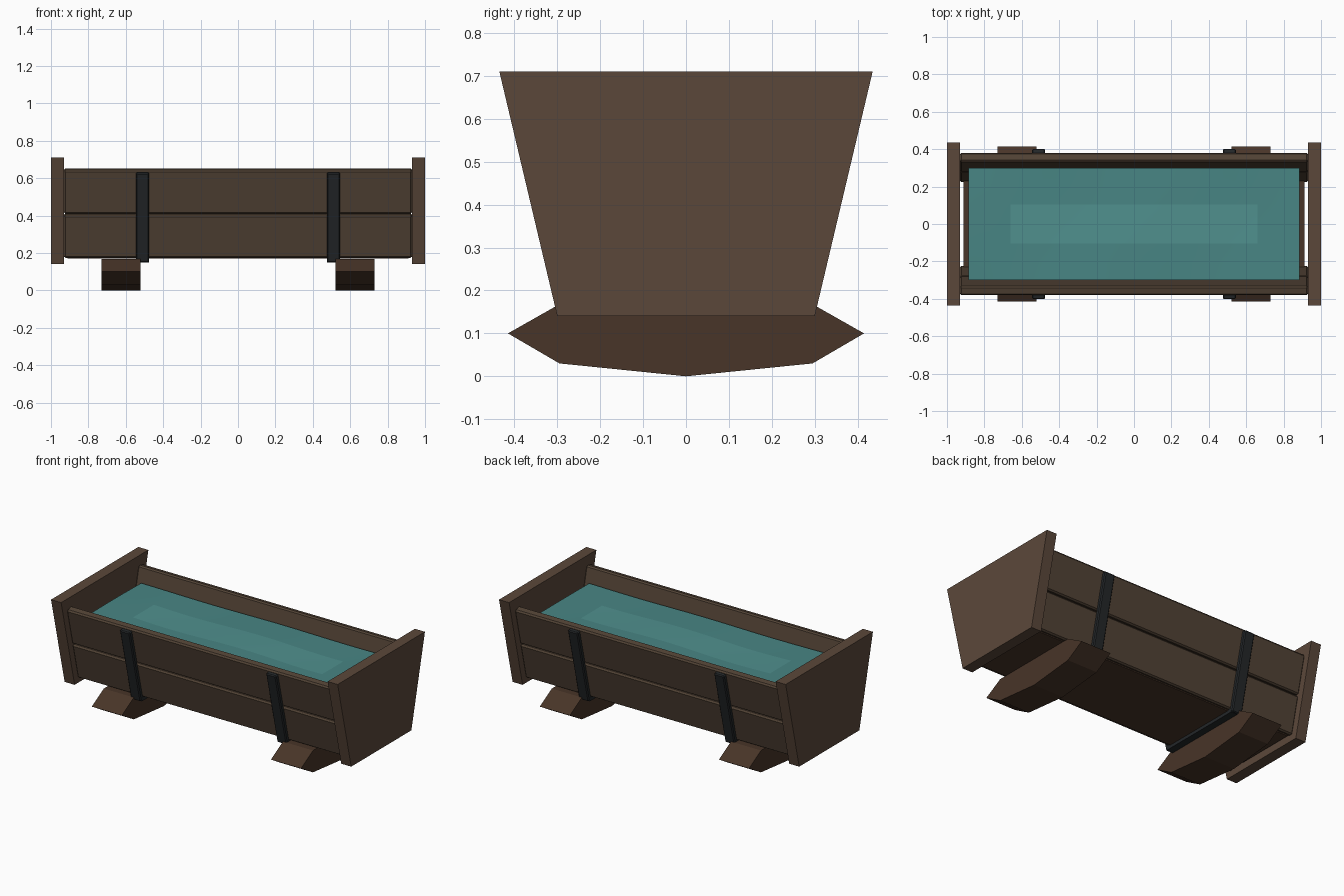
import bpy, bmesh, math

if "Cube" in bpy.data.objects:
    bpy.data.objects.remove(bpy.data.objects["Cube"])


def material(name, r, g, b):
    m = bpy.data.materials.new(name)
    m.diffuse_color = (r, g, b, 1)
    m.use_nodes = True
    m.node_tree.nodes["Principled BSDF"].inputs["Base Color"].default_value = m.diffuse_color
    return m


END = material("end_wood", 0.105, 0.064, 0.042)
PLANK = material("plank_wood", 0.085, 0.056, 0.036)
FOOT = material("foot_wood", 0.065, 0.035, 0.021)
IRON = material("iron", 0.017, 0.020, 0.022)
WATER = material("water", 0.065, 0.235, 0.23)
GLINT = material("water_glint", 0.08, 0.28, 0.27)

SLOPE = 0.237  # outward lean of the sides, dy per dz
LEAN = math.atan(SLOPE)


def extrude_x(name, profile, x0, x1, mat, bevel=0.0):
    """Solid made by sweeping a (y, z) profile from x0 to x1."""
    bm = bmesh.new()
    face = bm.faces.new([bm.verts.new((x0, y, z)) for y, z in profile])
    ext = bmesh.ops.extrude_face_region(bm, geom=[face])
    moved = [v for v in ext["geom"] if isinstance(v, bmesh.types.BMVert)]
    bmesh.ops.translate(bm, vec=(x1 - x0, 0, 0), verts=moved)
    bmesh.ops.recalc_face_normals(bm, faces=bm.faces)
    mesh = bpy.data.meshes.new(name)
    bm.to_mesh(mesh)
    bm.free()
    ob = bpy.data.objects.new(name, mesh)
    bpy.context.collection.objects.link(ob)
    mesh.materials.append(mat)
    if bevel:
        mod = ob.modifiers.new("bevel", 'BEVEL')
        mod.width, mod.segments = bevel, 1
    return ob


def leaning_board(side, z0, z1, inner, outer):
    """Rectangle profile leaning along the outer wall line of the trough."""
    c, s = math.cos(LEAN), math.sin(LEAN)

    def point(z, n):
        return (side * (0.27 + SLOPE * (z - 0.17) + n * c), z - n * s)
    return [point(z0, inner), point(z0, outer), point(z1, outer), point(z1, inner)]


# Tapered end boards
end_profile = [(-0.30, 0.14), (0.30, 0.14), (0.435, 0.71), (-0.435, 0.71)]
extrude_x("end_board_left", end_profile, -1.0, -0.93, END)
extrude_x("end_board_right", end_profile, 0.93, 1.0, END)

# Two leaning planks on each long side
for side, label in ((-1, "front"), (1, "back")):
    extrude_x(f"lower_plank_{label}", leaning_board(side, 0.172, 0.402, -0.05, 0.0),
              -0.932, 0.932, PLANK, 0.009)
    extrude_x(f"upper_plank_{label}", leaning_board(side, 0.408, 0.642, -0.05, 0.0),
              -0.932, 0.932, PLANK, 0.009)

# Floor board, stopping just short of the ends
extrude_x("floor_board", [(-0.25, 0.17), (0.25, 0.17), (0.25, 0.22), (-0.25, 0.22)],
          -0.912, 0.912, FOOT)

# Rocker-shaped feet and iron straps
foot_profile = [(0, 0), (0.295, 0.03), (0.415, 0.10), (0.295, 0.168),
                (-0.295, 0.168), (-0.415, 0.10), (-0.295, 0.03)]
for sx, end in ((-1, "left"), (1, "right")):
    extrude_x(f"foot_{end}", foot_profile, sx * 0.625 - 0.105, sx * 0.625 + 0.105, FOOT)
    x0, x1 = sx * 0.51 - 0.035, sx * 0.51 + 0.035
    for side, label in ((-1, "front"), (1, "back")):
        extrude_x(f"strap_{label}_{end}", leaning_board(side, 0.155, 0.632, -0.005, 0.024),
                  x0, x1, IRON, 0.006)
    extrude_x(f"strap_under_{end}",
              [(-0.28, 0.15), (0.28, 0.15), (0.28, 0.175), (-0.28, 0.175)], x0, x1, IRON)

# Gently rippled water with a paler patch in the middle
xs = [-0.885, -0.775] + [-0.66 + 0.12 * i for i in range(12)] + [0.775, 0.885]
ys = [-0.30, -0.20, -0.105, 0.0, 0.105, 0.20, 0.30]
bm = bmesh.new()
rows = [[bm.verts.new((x, y, 0.562 + 0.006 * math.sin(6.5 * x + 1.0) * math.cos(4 * y)))
         for x in xs] for y in ys]
for j in range(len(ys) - 1):
    for i in range(len(xs) - 1):
        f = bm.faces.new((rows[j][i], rows[j][i + 1], rows[j + 1][i + 1], rows[j + 1][i]))
        mid = f.calc_center_median()
        f.material_index = int(abs(mid.x) < 0.66 and abs(mid.y) < 0.105)
        f.smooth = True
water_mesh = bpy.data.meshes.new("water")
bm.to_mesh(water_mesh)
bm.free()
water_mesh.materials.append(WATER)
water_mesh.materials.append(GLINT)
bpy.context.collection.objects.link(bpy.data.objects.new("water", water_mesh))
